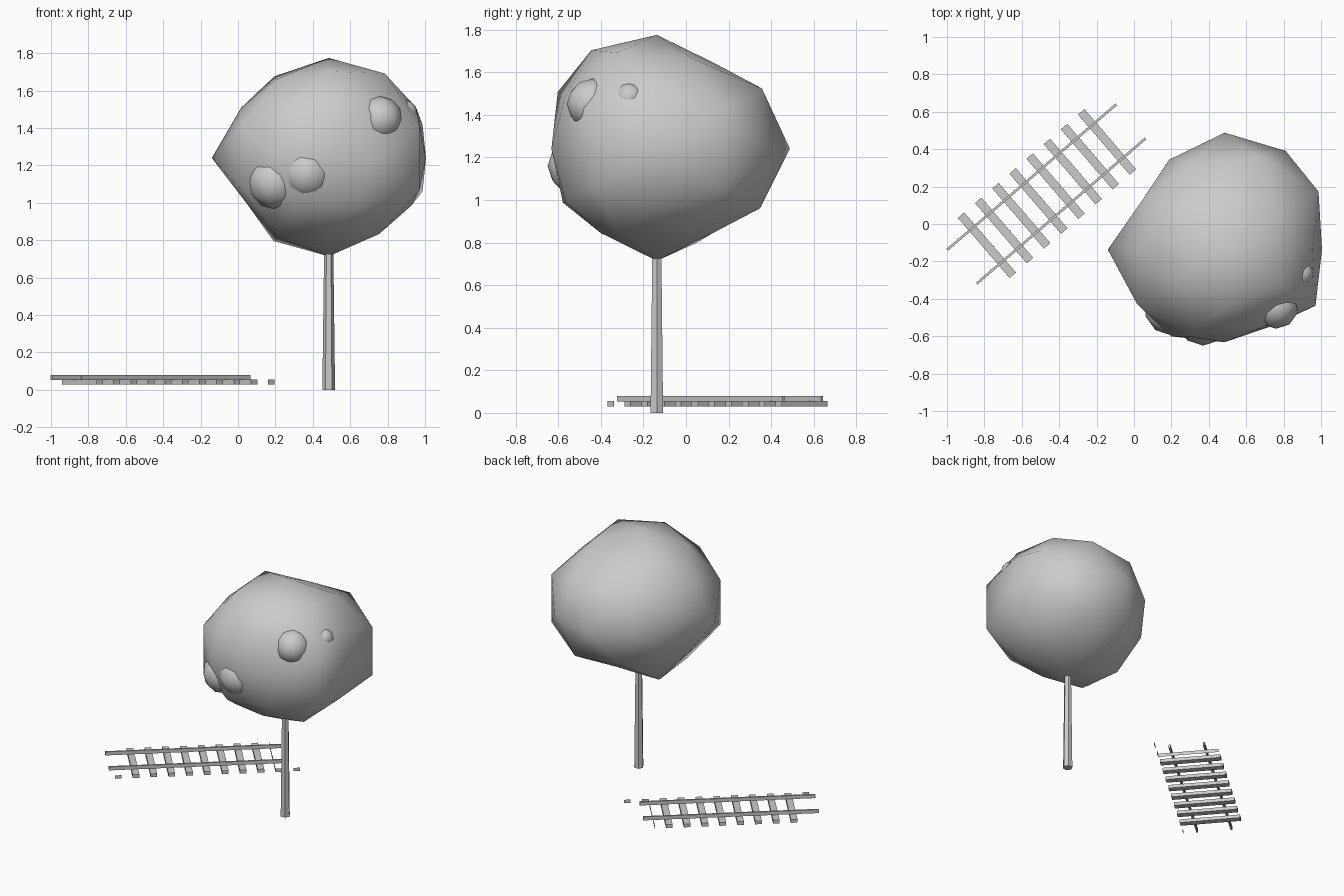
import bpy, bmesh, math
from mathutils import Vector, Matrix

if "Cube" in bpy.data.objects:
    bpy.data.objects.remove(bpy.data.objects["Cube"])

CROWN = Vector((0.485, -0.137, 1.24))
S = (1, -1)


def finish(bm, name, smooth=False):
    bmesh.ops.recalc_face_normals(bm, faces=bm.faces)
    me = bpy.data.meshes.new(name)
    bm.to_mesh(me)
    bm.free()
    for p in me.polygons:
        p.use_smooth = smooth
    ob = bpy.data.objects.new(name, me)
    bpy.context.collection.objects.link(ob)
    return ob


# crown: faceted 42-point sphere with uneven radii
pairs = [(a, b) for a in S for b in S]
triples = [(a, b, c) for a in S for b in S for c in S]
points = []
for axis, radii in enumerate([(.52, .625), (.625, .495), (.575, .565)]):
    for s, r in zip(S, radii):
        d = Vector((0, 0, 0))
        d[axis] = s
        points.append((d, r))
A, B = 0.5257, 0.8507
for build, radii in [
    (lambda a, b: (a * B, 0, b * A), (.55, .52, .55, .51)),
    (lambda a, b: (a * A, b * B, 0), (.62, .48, .565, .545)),
    (lambda a, b: (0, a * A, b * B), (.51, .50, .585, .50)),
]:
    points += [(Vector(build(*p)), r) for p, r in zip(pairs, radii)]
for scale, radii in [
    ((.809, .5, .309), (.62, .62, .60, .60, .54, .54, .58, .58)),
    ((.309, .809, .5), (.61, .60, .53, .53, .57, .57, .575, .545)),
    ((.5, .309, .809), (.56, .52, .60, .54, .58, .59, .56, .56)),
]:
    points += [(Vector([s * k for s, k in zip(t, scale)]), r)
               for t, r in zip(triples, radii)]

bm = bmesh.new()
verts = [bm.verts.new(d.normalized()) for d, r in points]
bmesh.ops.convex_hull(bm, input=verts)
bmesh.ops.triangulate(bm, faces=bm.faces)
for v in bm.verts:
    d, r = min(points, key=lambda p: (p[0] - v.co).length)
    v.co = CROWN + Vector((d.x * r, d.y * r, d.z * r * .93))
finish(bm, "tree_crown", True)

# shallow leaf clumps breaking through the crown
for i, (x, y, z, r) in enumerate([(.20, -.45, 1.11, .145), (.37, -.505, 1.16, .145),
                                  (.76, -.44, 1.45, .12), (.89, -.265, 1.48, .07)]):
    bm = bmesh.new()
    bmesh.ops.create_icosphere(bm, subdivisions=2, radius=r,
                               matrix=Matrix.Translation((x, y, z)))
    finish(bm, f"leaf_clump_{i + 1}", True)

# trunk: tapered hexagon with corners along x
bm = bmesh.new()
bmesh.ops.create_cone(bm, cap_ends=True, segments=6, radius1=.034, radius2=.024, depth=.8,
                      matrix=Matrix.Translation((CROWN.x, CROWN.y, .4)))
if max(v.co.x for v in bm.verts) - CROWN.x < .0335:
    bmesh.ops.rotate(bm, verts=bm.verts, cent=CROWN,
                     matrix=Matrix.Rotation(math.radians(30), 3, 'Z'))
finish(bm, "tree_trunk")

# track frame: x runs along the rails
TRACK = Matrix.Translation((-.468, .16, 0)) @ Matrix.Rotation(math.radians(40.7), 4, 'Z')


def box(name, loc, size):
    bm = bmesh.new()
    bmesh.ops.create_cube(bm, size=1, matrix=TRACK @ Matrix.Translation(loc)
                          @ Matrix.Diagonal((*size, 1)))
    return finish(bm, name)


def upright_plate(name, a, b):
    bm = bmesh.new()
    bm.faces.new([bm.verts.new(TRACK @ Vector((*p, z)))
                  for p, z in ((a, .03), (b, .03), (b, .055), (a, .055))])
    return finish(bm, name)


for name, s in (("rail_left", 1), ("rail_right", -1)):
    box(name, (0, s * .12, .067), (1.19, .013, .026))

PITCH, HALF, W = .121, .212, .0225


def sleeper_x(i):
    return (i - 3.5) * PITCH + .004


for i in range(8):
    box(f"sleeper_{i + 1}", (sleeper_x(i), 0, .0425), (2 * W, 2 * HALF, .025))

# loose upright sleeper plates beyond the track: three ends and one long side
for i in (-1, 8, 9):
    x = sleeper_x(i)
    upright_plate(f"end_plate_{i}", (x - W, -HALF), (x + W, -HALF))
x = sleeper_x(8) - W
upright_plate("side_plate", (x, -HALF), (x, HALF))
